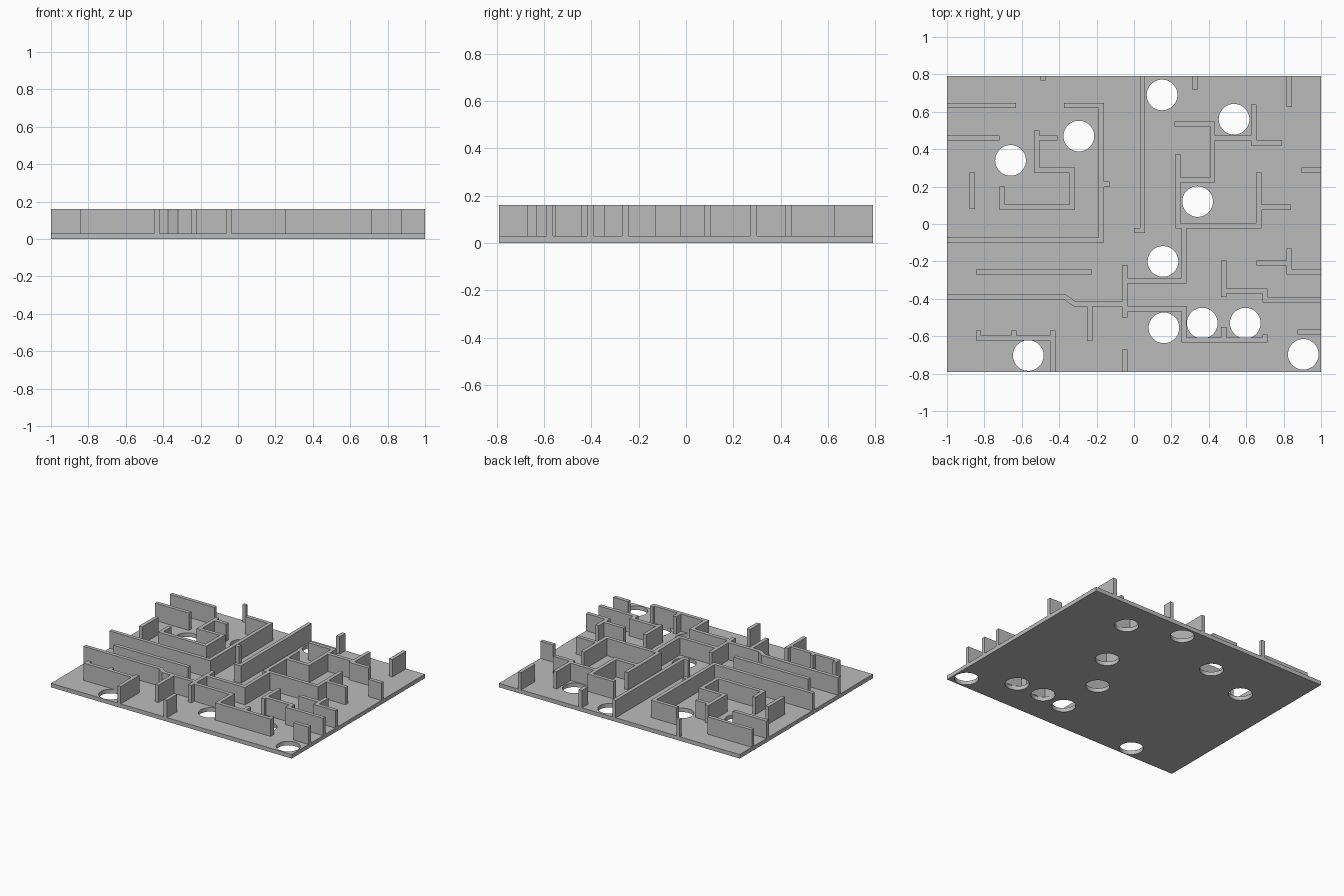
import bpy
import bmesh
from mathutils import Vector

HALF_X, HALF_Y = 1.0, 0.79
FLOOR_TOP, WALL_TOP = 0.03, 0.16
THICK = 0.028
HOLE_RADIUS = 0.082

cube = bpy.data.objects.get("Cube")
if cube:
    bpy.data.objects.remove(cube, do_unlink=True)

grey = bpy.data.materials.new("plain_grey")
grey.use_nodes = True
grey.diffuse_color = (0.5, 0.5, 0.5, 1)
grey.node_tree.nodes["Principled BSDF"].inputs["Base Color"].default_value = (0.5, 0.5, 0.5, 1)


def add_object(name, bm):
    """Turn a bmesh into a grey object in the scene."""
    bmesh.ops.recalc_face_normals(bm, faces=bm.faces)
    mesh = bpy.data.meshes.new(name)
    bm.to_mesh(mesh)
    bm.free()
    mesh.materials.append(grey)
    obj = bpy.data.objects.new(name, mesh)
    bpy.context.collection.objects.link(obj)
    return obj


def wall(name, *points):
    """Upright wall of constant thickness along a mitred centre line."""
    pts = [Vector(p) for p in points]
    dirs = [(b - a).normalized() for a, b in zip(pts, pts[1:])]
    bm = bmesh.new()
    rings = []
    for i, p in enumerate(pts):
        before, after = dirs[max(i - 1, 0)], dirs[min(i, len(dirs) - 1)]
        normal = Vector((-after.y, after.x))
        miter = (normal + Vector((-before.y, before.x))).normalized()
        offset = miter * (THICK / 2 / miter.dot(normal))
        corners = [(p + offset, FLOOR_TOP), (p - offset, FLOOR_TOP),
                   (p - offset, WALL_TOP), (p + offset, WALL_TOP)]
        rings.append([bm.verts.new((c.x, c.y, z)) for c, z in corners])
    for a, b in zip(rings, rings[1:]):
        for k in range(4):
            n = (k + 1) % 4
            bm.faces.new((a[k], a[n], b[n], b[k]))
    bm.faces.new(rings[0])
    bm.faces.new(rings[-1])
    return add_object(name, bm)


# Floor plate
bm = bmesh.new()
bmesh.ops.create_cube(bm, size=1)
bmesh.ops.scale(bm, vec=(2 * HALF_X, 2 * HALF_Y, FLOOR_TOP), verts=bm.verts)
bmesh.ops.translate(bm, vec=(0, 0, FLOOR_TOP / 2), verts=bm.verts)
floor = add_object("floor_plate", bm)

# Round holes through the floor
holes = [(.15, .69), (.535, .56), (-.295, .47), (-.66, .34), (.34, .12), (.155, -.2),
         (.16, -.555), (.365, -.53), (.595, -.53), (-.565, -.703), (.905, -.697)]
bm = bmesh.new()
for x, y in holes:
    made = bmesh.ops.create_cone(bm, cap_ends=True, segments=64, radius1=HOLE_RADIUS,
                                 radius2=HOLE_RADIUS, depth=0.2)
    bmesh.ops.translate(bm, vec=(x, y, 0), verts=made["verts"])
cutter = add_object("hole_cutter", bm)
cutter.hide_render = True
cut = floor.modifiers.new("holes", "BOOLEAN")
cut.operation = "DIFFERENCE"
cut.solver = "EXACT"
cut.object = cutter
bpy.context.view_layer.objects.active = floor
floor.select_set(True)
bpy.ops.object.modifier_apply(modifier=cut.name)
bpy.ops.object.shade_smooth_by_angle()
bpy.data.objects.remove(cutter, do_unlink=True)

# Back left rooms
wall("back_left_wall", (-HALF_X, .633), (-.63, .633))
wall("second_left_wall", (-HALF_X, .46), (-.72, .46))
wall("back_stub", (-.487, HALF_Y), (-.487, .768))
wall("big_room_wall", (-.375, .633), (-.175, .633), (-.175, -.085), (-HALF_X, -.085))
wall("big_room_stub", (-.16, .213), (-.13, .213))
wall("hook_wall", (-.52, .5), (-.52, .287), (-.33, .287), (-.33, .09), (-.705, .09), (-.705, .2))
wall("hook_branch", (-.506, .46), (-.41, .46))
wall("left_divider", (-.865, .275), (-.865, .08))

# Front left rooms
wall("long_divider", (-.845, -.257), (-.225, -.257))
wall("left_corridor_wall", (-HALF_X, -.39), (-.37, -.39), (-.317, -.428), (-.062, -.428))
wall("corridor_branch", (-.237, -.442), (-.237, -.625))
wall("front_left_wall", (-.832, -.57), (-.832, -.61), (-.45, -.61))
wall("front_left_stub", (-.643, -.57), (-.643, -.597))
wall("front_left_divider", (-.435, -.57), (-.435, -HALF_Y))
wall("front_stub", (-.05, -.67), (-.05, -HALF_Y))

# Centre rooms
wall("centre_post_wall", (-.05, -.22), (-.05, -.5))
wall("centre_back_wall", (.045, HALF_Y), (.045, -.035), (0, -.035))
wall("centre_room_wall", (-.036, -.303), (.267, -.303), (.267, -.02))
wall("centre_cross_wall", (.235, .375), (.235, -.01), (.667, -.01), (.667, .275))
wall("centre_cross_branch", (.681, .09), (.84, .09))
wall("front_room_wall", (-.036, -.453), (.267, -.453), (.267, -.62), (.715, -.62))
wall("front_room_end", (.7, -.59), (.7, -.61))
wall("front_room_stub", (.48, -.55), (.48, -.606))

# Back right rooms
wall("back_right_room", (.249, .235), (.42, .235), (.42, .535), (.217, .535))
wall("back_right_link", (.434, .46), (.626, .46))
wall("back_right_bend", (.64, .64), (.64, .435), (.79, .435))
wall("back_middle_stub", (.325, HALF_Y), (.325, .72))
wall("back_right_stub", (.83, HALF_Y), (.83, .625))
wall("right_side_stub", (.895, .287), (HALF_X, .287))

# Front right rooms
wall("right_room_post", (.48, -.195), (.48, -.39))
wall("right_corridor_wall", (.494, -.358), (.7, -.358), (.7, -.405), (HALF_X, -.405))
wall("right_bend_wall", (.83, -.13), (.83, -.257), (HALF_X, -.257))
wall("right_bend_branch", (.655, -.208), (.816, -.208))
wall("front_right_stub", (.875, -.577), (HALF_X, -.577))
